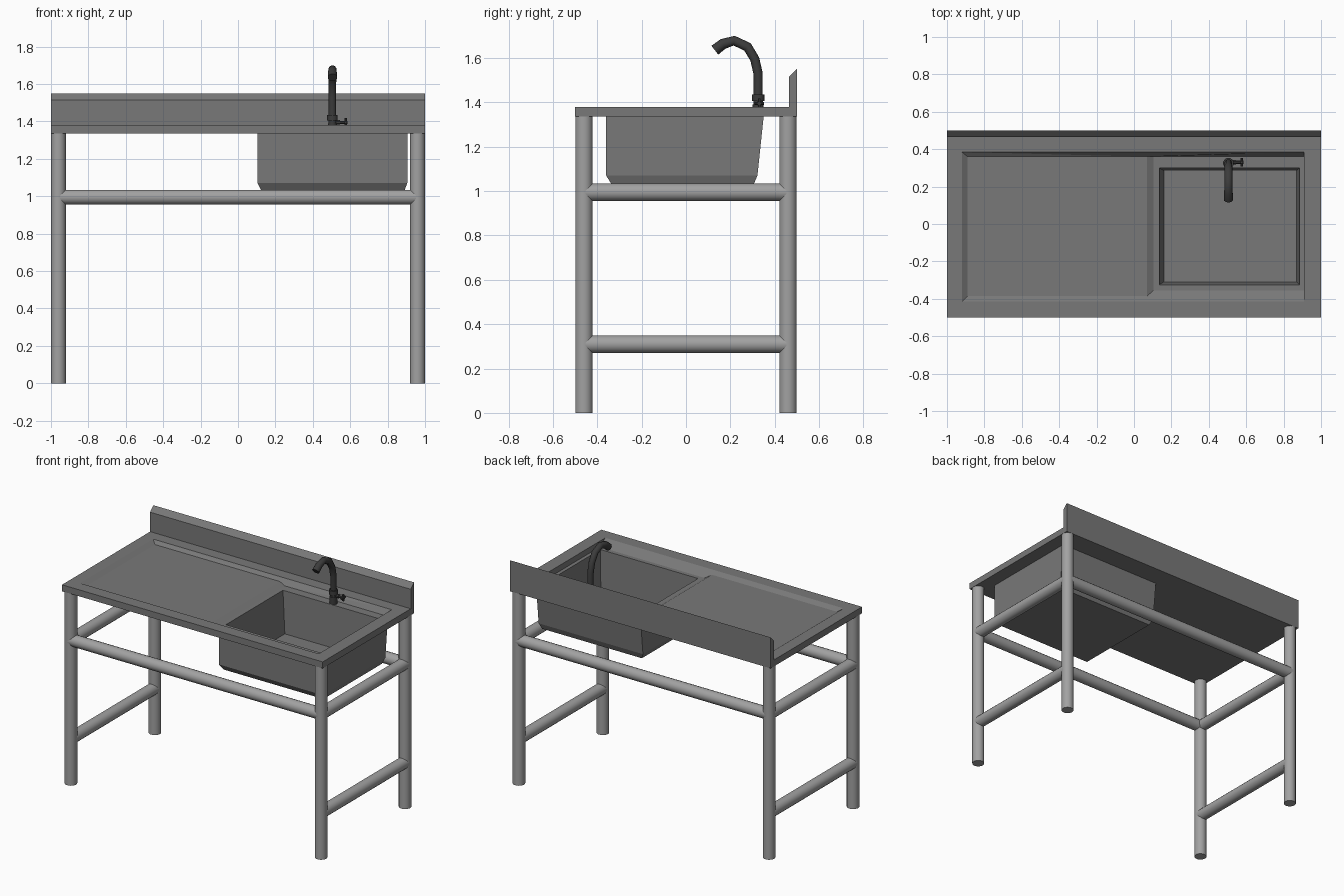
import bpy, bmesh, math
from mathutils import Vector

if "Cube" in bpy.data.objects:
    bpy.data.objects.remove(bpy.data.objects["Cube"])


def material(name, v):
    m = bpy.data.materials.new(name)
    m.diffuse_color = (v, v, v, 1)
    m.use_nodes = True
    m.node_tree.nodes["Principled BSDF"].inputs["Base Color"].default_value = m.diffuse_color
    return m


steel = material("sheet_steel", 0.19)
dark = material("dark_chrome", 0.045)
pipe_mat = material("pipe_steel", 0.36)


def finish(bm, name, mat, smooth=False):
    bmesh.ops.remove_doubles(bm, verts=bm.verts, dist=1e-5)
    bmesh.ops.recalc_face_normals(bm, faces=bm.faces)
    me = bpy.data.meshes.new(name)
    bm.to_mesh(me)
    bm.free()
    me.materials.append(mat)
    ob = bpy.data.objects.new(name, me)
    bpy.context.collection.objects.link(ob)
    if smooth:
        bpy.context.view_layer.objects.active = ob
        ob.select_set(True)
        bpy.ops.object.shade_smooth_by_angle(angle=math.radians(40))
        ob.select_set(False)
    return ob


def tube(name, path, radii, mat, sides=16, smooth=True):
    """Round section swept along a planar path, capped at both ends."""
    bm = bmesh.new()
    pts = [Vector(p) for p in path]
    rings = []
    for i, p in enumerate(pts):
        a = pts[max(i - 1, 0)]
        b = pts[min(i + 1, len(pts) - 1)]
        d = (b - a).normalized()
        u = Vector((1, 0, 0)) if abs(d.x) < 0.9 else Vector((0, 1, 0))
        v = d.cross(u)
        rings.append([bm.verts.new(p + radii[i] * (
            u * math.cos(math.tau * (k + .5) / sides) + v * math.sin(math.tau * (k + .5) / sides)))
            for k in range(sides)])
    for r, s in zip(rings, rings[1:]):
        for k in range(sides):
            j = (k + 1) % sides
            bm.faces.new((r[k], r[j], s[j], s[k]))
    bm.faces.new(rings[0])
    bm.faces.new(rings[-1])
    return finish(bm, name, mat, smooth)


# Tabletop: slab, stepped drainer recess and hanging basin as one shell
bm = bmesh.new()


def rect(x0, x1, y0, y1, z):
    return [bm.verts.new(c) for c in ((x0, y0, z), (x1, y0, z), (x1, y1, z), (x0, y1, z))]


def bridge(*loops):
    for a, b in zip(loops, loops[1:]):
        for k in range(4):
            j = (k + 1) % 4
            bm.faces.new((a[k], a[j], b[j], b[k]))


rim = rect(-.92, .91, -.415, .385, 1.38)
drainer = rect(-.89, .07, -.385, .36, 1.36)
ledge = rect(.105, .91, -.355, .36, 1.34)
bowl_floor = rect(.16, .87, -.31, .285, 1.05)
under = rect(.125, .89, -.335, .305, 1.03)
bridge(rim, rect(-1, 1, -.5, .5, 1.38)[:])
bridge(rect(-1, 1, -.5, .5, 1.38), rect(-1, 1, -.5, .5, 1.335),
       rect(.105, .905, -.36, .35, 1.335), rect(.105, .905, -.36, .322, 1.07), under)
bridge(ledge, rect(.135, .885, -.325, .30, 1.34), bowl_floor)
for f in (drainer, bowl_floor, under,
          (rim[0], rim[1], ledge[1], ledge[0], drainer[1], drainer[0]),
          (rim[1], rim[2], ledge[2], ledge[1]),
          (rim[3], rim[0], drainer[0], drainer[3]),
          (drainer[1], ledge[0], ledge[3], drainer[2]),
          (rim[3], drainer[3], drainer[2]),
          (rim[3], drainer[2], ledge[3], rim[2]),
          (rim[2], ledge[3], ledge[2])):
    bm.faces.new(f)
finish(bm, "sink_tabletop", steel)

# Backsplash: profile with a sloped top, extruded along x
bm = bmesh.new()
f = bm.faces.new([bm.verts.new((-1, y, z)) for y, z in
                  ((.465, 1.375), (.5, 1.375), (.5, 1.55), (.465, 1.515))])
ext = bmesh.ops.extrude_face_region(bm, geom=[f])["geom"]
bmesh.ops.translate(bm, vec=(2, 0, 0), verts=[g for g in ext if isinstance(g, bmesh.types.BMVert)])
finish(bm, "backsplash", steel)

# Pipe frame
R = .04
for sx, side in ((-1, "left"), (1, "right")):
    for sy, end in ((-1, "front"), (1, "back")):
        x, y = .96 * sx, .46 * sy
        tube(f"{end}_{side}_leg", [(x, y, 0), (x, y, 1.336)], [R, R], pipe_mat)
    for z, level in ((.995, "upper"), (.31, "lower")):
        x = .96 * sx
        tube(f"{side}_{level}_rail", [(x, -.46, z), (x, .46, z)], [R, R], pipe_mat)
for sy, end in ((-1, "front"), (1, "back")):
    tube(f"{end}_long_rail", [(-.96, .46 * sy, .995), (.96, .46 * sy, .995)], [R, R], pipe_mat)

# Tap: gooseneck spout, collar and side handle
X = .505
neck = [(.325, 1.335), (.325, 1.53), (.31, 1.595), (.277, 1.65), (.217, 1.678), (.167, 1.663), (.13, 1.635)]
tube("tap_spout", [(X, y, z) for y, z in neck], [.021, .021, .021, .022, .022, .024, .025], dark, 10)
tube("tap_base", [(X, .325, 1.335), (X, .325, 1.39)], [.025, .025], dark, 12)
tube("tap_collar", [(X, .325, 1.405), (X, .325, 1.435)], [.029, .029], dark, 12)
tube("handle_stem", [(X, .33, 1.395), (.585, .33, 1.395)], [.009, .009], dark, 8)
tube("handle_hub", [(X, .33, 1.395), (.545, .33, 1.395)], [.013, .013], dark, 8)
tube("handle_bar_level", [(.577, .308, 1.395), (.577, .352, 1.395)], [.007, .007], dark, 8)
tube("handle_bar_upright", [(.577, .33, 1.373), (.577, .33, 1.417)], [.007, .007], dark, 8)
